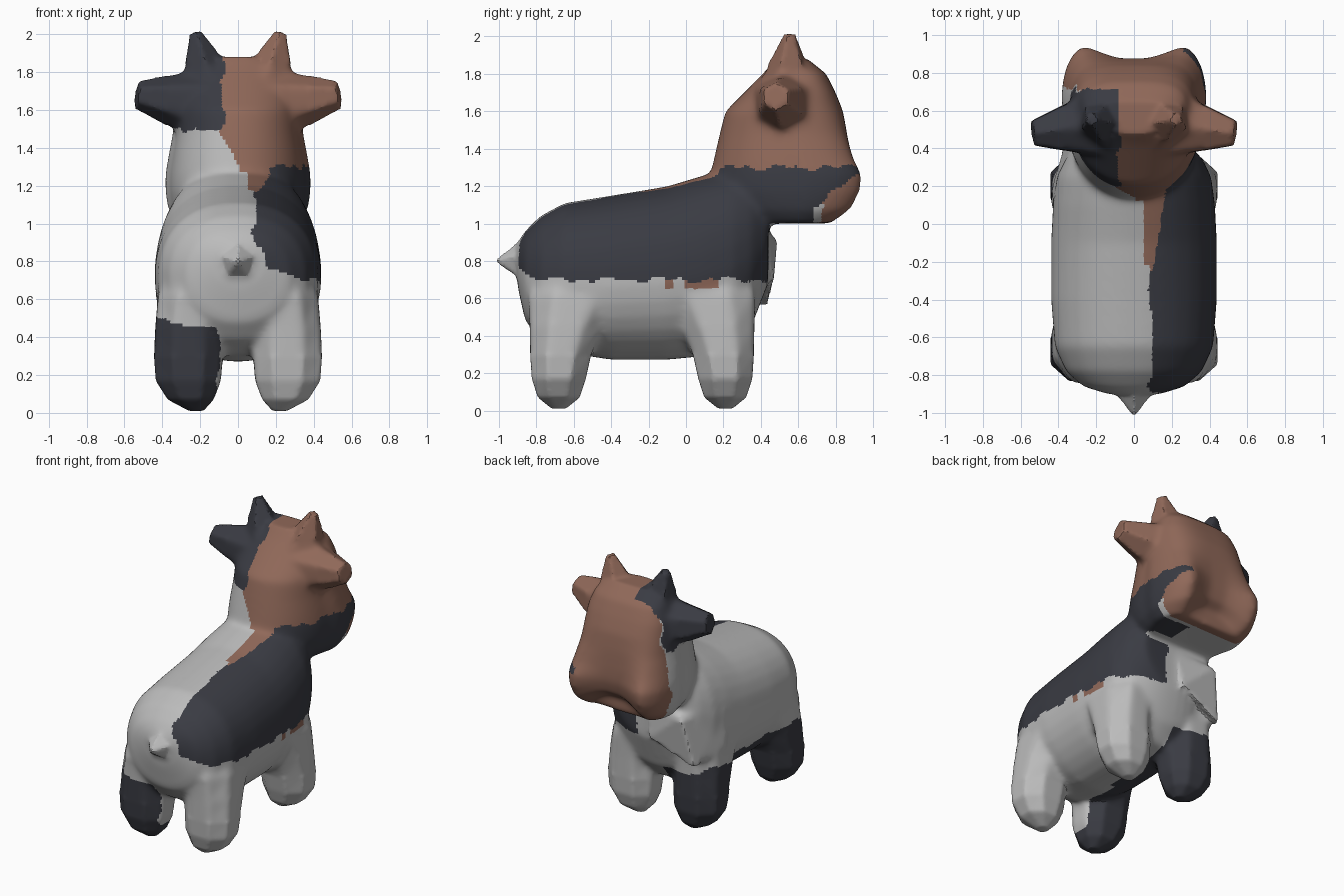
import bpy, bmesh, math
from mathutils import Vector

cube = bpy.data.objects.get("Cube")
if cube:
    bpy.data.objects.remove(cube, do_unlink=True)

bm = bmesh.new()


def loft(rings):
    """Skin closed rings of points and cap both ends."""
    loops = [[bm.verts.new(p) for p in ring] for ring in rings]
    n = len(loops[0])
    for a, b in zip(loops, loops[1:]):
        for i in range(n):
            j = (i + 1) % n
            bm.faces.new((a[i], a[j], b[j], b[i]))
    bm.faces.new(loops[0][::-1])
    bm.faces.new(loops[-1])


def oval(rx, ry, n, power_up, power_down):
    """Points of an oval with a different squareness in each half."""
    pts = []
    for i in range(n):
        a = 2 * math.pi * (i + 0.5) / n
        c, s = math.cos(a), math.sin(a)
        e = 2 / (power_up if s > 0 else power_down)
        pts.append((rx * math.copysign(abs(c) ** e, c),
                    ry * math.copysign(abs(s) ** e, s)))
    return pts


def spike(start, end, r1, r2, sides):
    a, b = Vector(start), Vector(end)
    rot = (b - a).to_track_quat('Z', 'Y').to_matrix().to_4x4()
    rot.translation = (a + b) / 2
    bmesh.ops.create_cone(bm, cap_ends=True, segments=sides, radius1=r1,
                          radius2=r2, depth=(b - a).length, matrix=rot)


# Torso: y, bottom, top, half width
torso = [(-.9, .66, .9, .14), (-.86, .48, .96, .27), (-.78, .38, 1.04, .36),
         (-.65, .31, 1.11, .42), (-.4, .27, 1.15, .44), (-.1, .27, 1.2, .44),
         (.1, .29, 1.26, .43), (.25, .33, 1.3, .41), (.35, .45, 1.3, .36),
         (.44, .68, 1.25, .27)]
loft([[(x, y, (lo + hi) / 2 + z) for x, z in oval(w, (hi - lo) / 2, 32, 2.3, 2.1)]
      for y, lo, hi, w in torso])

# Neck and head: z, back, front, half width, hollow of the face, arch of the chin
head = [(1.0, .3, .82, .32, .04, .12), (1.07, .2, .93, .37, .08, .1),
        (1.17, .13, .99, .385, .13, .05), (1.26, .13, 1.0, .385, .13, 0),
        (1.35, .15, .94, .37, .07, 0), (1.48, .18, .88, .345, .02, 0),
        (1.6, .21, .84, .335, 0, 0), (1.7, .31, .8, .32, 0, 0),
        (1.8, .41, .75, .28, 0, 0), (1.88, .48, .65, .2, 0, 0)]
rings = []
for z, b, f, w, dent, arch in head:
    ring = []
    for x, y in oval(w, (f - b) / 2, 48, 3.2, 2.1):
        middle = max(0, 1 - (x / (.72 * w)) ** 2)
        front = max(0, y / ((f - b) / 2))
        slim = 1 if y > 0 else .93
        ring.append((x * slim, (b + f) / 2 + y - dent * middle * front,
                     z + arch * middle * front))
    rings.append(ring)
loft(rings)

# Legs: z, x, shift towards mid body, half width, half depth
leg = [(.01, .22, 0, .04, .04), (.07, .25, 0, .13, .12), (.17, .262, 0, .185, .155),
       (.3, .262, .01, .195, .175), (.45, .26, .04, .19, .21),
       (.62, .25, .09, .185, .27), (.8, .2, .09, .15, .2)]

for s in (-1, 1):
    for y0, toward in ((-.68, 1), (.21, -1)):
        loft([[(s * (x + px), y0 + dy * toward + py, z)
               for px, py in oval(rx, ry, 8, 2.2, 2.2)]
              for z, x, dy, rx, ry in leg])
    # Ear and horn
    spike((s * .2, .53, 1.63), (s * .535, .48, 1.68), .2, .075, 6)
    spike((s * .14, .54, 1.66), (s * .225, .555, 2.01), .2, .035, 5)

# Tail stub
spike((0, -.78, .8), (0, -1.02, .8), .2, .005, 5)

# Faceted shoulder plate
plate = [(0, .44, .95), (-.03, .47, .7), (-.37, .43, .55), (-.45, .14, .62),
         (-.42, .15, .9), (-.3, .49, .93), (-.1, .25, .8)]
hull = bmesh.ops.convex_hull(bm, input=[bm.verts.new(p) for p in plate])
bmesh.ops.delete(bm, geom=[g for g in hull['geom_interior'] if isinstance(g, bmesh.types.BMVert)],
                 context='VERTS')
bmesh.ops.recalc_face_normals(bm, faces=bm.faces)

mesh = bpy.data.meshes.new("animal_body")
bm.to_mesh(mesh)
bm.free()
obj = bpy.data.objects.new("animal_body", mesh)
bpy.context.collection.objects.link(obj)
bpy.context.view_layer.objects.active = obj
obj.select_set(True)

# Fuse the parts into one skin
remesh = obj.modifiers.new("fuse", 'REMESH')
remesh.mode = 'VOXEL'
remesh.voxel_size = .015
bpy.ops.object.modifier_apply(modifier="fuse")
mesh = obj.data

# Blend the body strongly, keep feet, horns, ears, tail and plate crisp
soft = obj.vertex_groups.new(name="soft")
for v in mesh.vertices:
    x, y, z = v.co
    keep = (z < .3 and abs(x) > .1) or z > 1.85 or (abs(x) > .38 and z > 1.5) \
        or y < -.91 or (x < 0 and y > .38 and z < .9)
    soft.add([v.index], .04 if keep else 1, 'REPLACE')
blend = obj.modifiers.new("blend", 'SMOOTH')
blend.factor = .5
blend.iterations = 28
blend.vertex_group = "soft"
bpy.ops.object.modifier_apply(modifier="blend")

# Coat colours
for name, rgb in (("light_grey", (.5, .5, .5)), ("charcoal", (.042, .044, .056)),
                  ("brown", (.28, .14, .1))):
    m = bpy.data.materials.new(name)
    m.use_nodes = True
    m.diffuse_color = (*rgb, 1)
    m.node_tree.nodes["Principled BSDF"].inputs["Base Color"].default_value = (*rgb, 1)
    mesh.materials.append(m)
LIGHT, DARK, BROWN = range(3)


def coat(x, y, z):
    wob = .012 * math.sin(21 * y + 9 * x) + .008 * math.sin(47 * y + 13 * z)
    wob_z = .012 * math.sin(25 * z) + .008 * math.sin(40 * z + 10 * y)
    # Dark ear and horn patch
    if z > 1.5 + wob and x < -.08 + wob_z and y < .71 + wob_z:
        return DARK
    # Small brown marks under the flank patch
    if x > .3 and .65 < z < .7 + wob and (0 < y < .17 or -.12 < y < -.07):
        return BROWN
    # Dark flank reaching along the cheek
    hip = .25 * max(0, .38 - x) if y < -.7 else 0
    if x > .09 + wob_z and .7 + hip + wob < z < 1.3 + wob and y > -.9 + wob_z:
        if y > .45 and z < 1.0 and x < .3:
            return LIGHT
        cheek = x > .26 and y < .93 and z > 1.1 + .72 * (y - .7) + wob
        if y < .68 or cheek:
            wedge = x < .1 + .16 * (y + .25) and -.25 < y < .3 and z > 1.1
            return BROWN if wedge else DARK
    # Brown face, muzzle and the wedge down the back
    if z > 1.27 and y < .75 and x > .0 - .45 * min(max(z - 1.3, 0), .2) + wob_z:
        return BROWN
    if y > .72 + wob_z and z > .95 or (z > 1.3 and y > .6 and x > -.28):
        return BROWN
    if z > 1.1 and x > .045 and -.22 < y < .3:
        return BROWN
    # Dark legs on one side
    inner = -.1 if y < -.3 else -.05
    if z < .47 - .15 * (x + .2) + wob and x < inner + wob_z:
        return DARK
    return LIGHT


for f in mesh.polygons:
    f.material_index = coat(*f.center)

bpy.ops.object.shade_smooth_by_angle(angle=math.radians(25))
